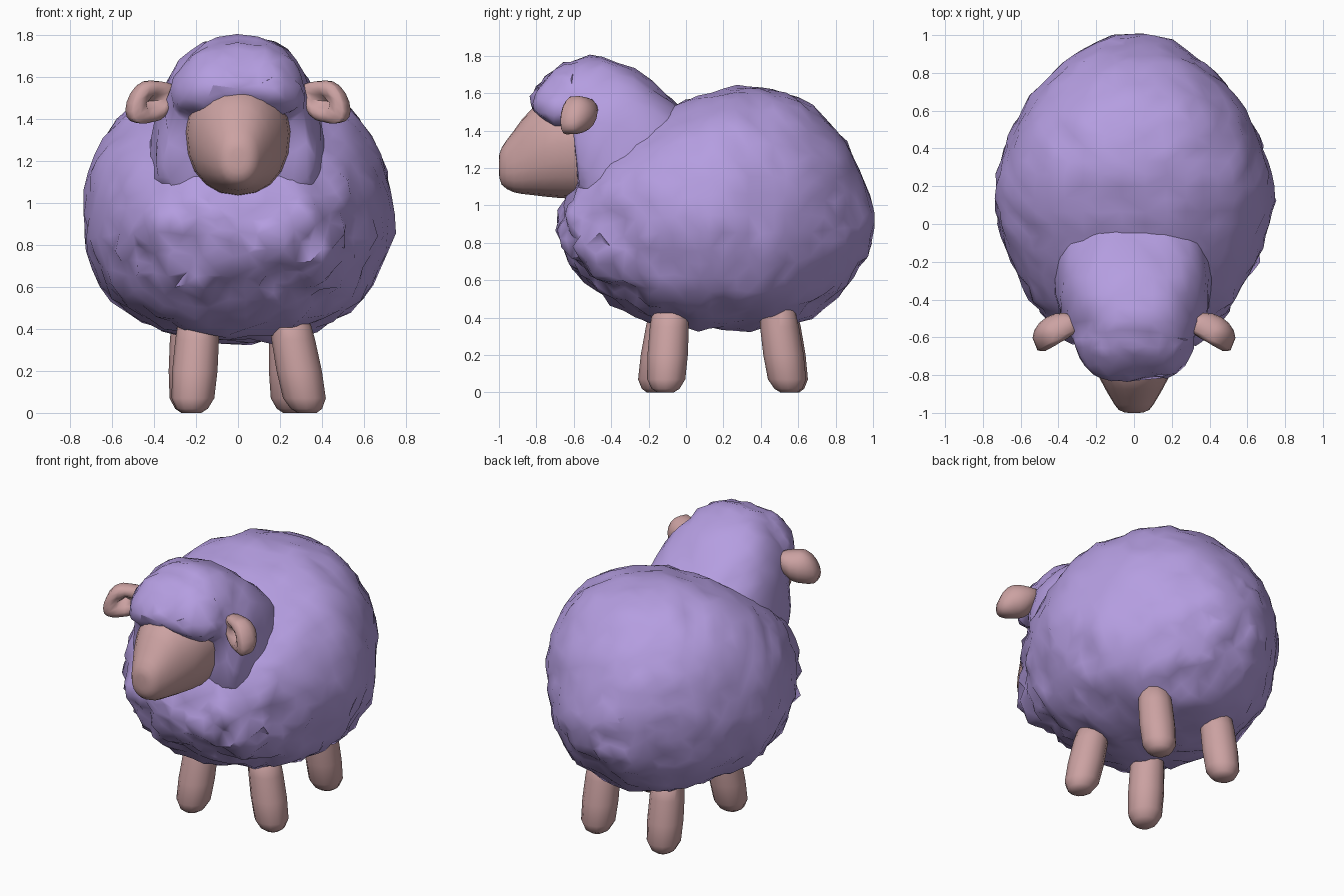
import bpy, bmesh, math, random
from mathutils import Vector, Matrix, noise

random.seed(4)
if "Cube" in bpy.data.objects:
    bpy.data.objects.remove(bpy.data.objects["Cube"])


def material(name, color):
    mat = bpy.data.materials.new(name)
    mat.use_nodes = True
    mat.diffuse_color = color
    mat.node_tree.nodes["Principled BSDF"].inputs["Base Color"].default_value = color
    return mat


WOOL = material("lilac wool", (0.46, 0.34, 0.75, 1))
SKIN = material("dusty pink skin", (0.60, 0.36, 0.36, 1))


def finish(name, bm, mat, angle=60):
    bmesh.ops.recalc_face_normals(bm, faces=bm.faces)
    mesh = bpy.data.meshes.new(name)
    bm.to_mesh(mesh)
    bm.free()
    mesh.materials.append(mat)
    obj = bpy.data.objects.new(name, mesh)
    bpy.context.collection.objects.link(obj)
    bpy.ops.object.select_all(action="DESELECT")
    bpy.context.view_layer.objects.active = obj
    obj.select_set(True)
    bpy.ops.object.shade_smooth_by_angle(angle=math.radians(angle))
    return obj


def skin_rings(rings):
    """Bridge rings of points and close both ends."""
    bm = bmesh.new()
    loops = [[bm.verts.new(p) for p in ring] for ring in rings]
    n = len(loops[0])
    for a, b in zip(loops, loops[1:]):
        for i in range(n):
            j = (i + 1) % n
            bm.faces.new((a[i], a[j], b[j], b[i]))
    for loop in (loops[0], loops[-1]):
        center = sum((v.co for v in loop), Vector()) / n
        tip = bm.verts.new(center)
        for i in range(n):
            bm.faces.new((loop[i], loop[(i + 1) % n], tip))
    return bm


def resample(stations, steps):
    """Smooth curve through the stations."""
    pts = [stations[0]] + stations + [stations[-1]]
    out = []
    for k in range(1, len(pts) - 2):
        for s in range(steps):
            t = s / steps
            out.append([0.5 * (2 * b + (c - a) * t + (2 * a - 5 * b + 4 * c - d) * t * t
                               + (3 * b - a - 3 * c + d) * t ** 3)
                        for a, b, c, d in zip(*pts[k - 1:k + 3])])
    return out + [list(stations[-1])]


def loft(stations, sides, steps, power=2.2):
    """Stations run along y: (y, half width, bottom, widest height, top)."""
    rings = []
    for y, w, low, mid, top in resample(stations, steps):
        ring = []
        for i in range(sides):
            a = math.tau * i / sides
            c, s = math.cos(a), math.sin(a)
            x = math.copysign(abs(c) ** (2 / power), c) * w
            h = math.copysign(abs(s) ** (2 / power), s)
            ring.append((x, y, mid + h * (top - mid if h > 0 else mid - low)))
        rings.append(ring)
    return skin_rings(rings)


def ruffle(bm, spacing, amount):
    """Tufted wool: even out the points, then soft lumps plus a random pull."""
    bmesh.ops.remove_doubles(bm, verts=bm.verts, dist=spacing)
    bmesh.ops.recalc_face_normals(bm, faces=bm.faces)
    bm.normal_update()
    moves = []
    for v in bm.verts:
        k = amount(v.co)
        lump = noise.noise(v.co * 5) + random.uniform(-0.5, 0.5)
        side = Vector([random.uniform(-1, 1) for _ in range(3)]) * k * 0.5
        moves.append(v.normal * lump * k + side)
    for v, m in zip(bm.verts, moves):
        v.co += m
    bmesh.ops.triangulate(bm, faces=bm.faces)


# Fleecy body, shaggier on the chest and belly
body = loft([(-0.68, 0.10, 0.80, 0.86, 0.93), (-0.65, 0.28, 0.74, 0.88, 1.02),
             (-0.57, 0.42, 0.64, 0.89, 1.16), (-0.40, 0.54, 0.49, 0.91, 1.33),
             (-0.20, 0.65, 0.38, 0.93, 1.46), (0.0, 0.72, 0.35, 0.94, 1.56),
             (0.20, 0.74, 0.34, 0.95, 1.62), (0.40, 0.69, 0.35, 0.95, 1.63),
             (0.60, 0.59, 0.37, 0.95, 1.58), (0.80, 0.43, 0.50, 0.94, 1.41),
             (0.92, 0.28, 0.67, 0.93, 1.21), (0.98, 0.16, 0.78, 0.93, 1.06),
             (1.0, 0.04, 0.88, 0.92, 0.96)], 46, 3)
ruffle(body, 0.05, lambda p: 0.014 + 0.012 * (p.z < 0.85) + 0.012 * (p.y < -0.3 and p.z < 1.1))
finish("body_wool", body, WOOL)

# Neck wool with the cap over the forehead
cap = loft([(-0.82, 0.13, 1.52, 1.54, 1.58), (-0.79, 0.23, 1.47, 1.52, 1.64),
            (-0.70, 0.29, 1.41, 1.50, 1.73), (-0.61, 0.32, 1.36, 1.47, 1.77),
            (-0.57, 0.36, 1.04, 1.22, 1.79), (-0.45, 0.40, 0.92, 1.18, 1.79),
            (-0.28, 0.42, 0.90, 1.15, 1.73), (-0.08, 0.40, 0.92, 1.12, 1.57),
            (0.08, 0.32, 0.95, 1.10, 1.44)], 36, 2, 2.5)
ruffle(cap, 0.04, lambda p: 0.014)
finish("head_wool", cap, WOOL)

# Face tapering to a rounded muzzle
face = loft([(-1.0, 0.03, 1.17, 1.21, 1.26), (-0.985, 0.08, 1.11, 1.21, 1.31),
             (-0.92, 0.125, 1.07, 1.23, 1.40), (-0.82, 0.18, 1.055, 1.28, 1.52),
             (-0.68, 0.24, 1.04, 1.33, 1.56), (-0.50, 0.255, 1.03, 1.35, 1.55)], 20, 2)
finish("face", face, SKIN)

# Cupped ears, angled forward and drooping at the tip
for s, name in ((1, "left_ear"), (-1, "right_ear")):
    ear = bmesh.new()
    bmesh.ops.create_uvsphere(ear, u_segments=16, v_segments=10, radius=1)
    for v in ear.verts:
        x, y, z = v.co
        rim = math.hypot(x, z)
        if y < 0:
            y = -0.75 * math.sin(min(rim, 1) * math.pi * 0.85) + 0.35 * (1 - rim)
        v.co = (x * 0.13, y * 0.095, z * 0.1 * (1 + 0.15 * x) - 0.05 * x * abs(x))
    ear.transform(Matrix.Translation((0.415, -0.575, 1.485))
                  @ Matrix.Rotation(math.radians(-30), 4, "Z"))
    ear.transform(Matrix.Diagonal((s, 1, 1, 1)))
    finish(name, ear, SKIN, 80)

# Stubby legs with rounded feet, each leaning a little: (x, y) at the top and foot
LEGS = {"front_right_leg": ((-0.19, -0.10), (-0.22, -0.165)),
        "front_left_leg": ((0.25, -0.085), (0.33, -0.11)),
        "back_right_leg": ((-0.22, 0.50), (-0.225, 0.56)),
        "back_left_leg": ((0.25, 0.49), (0.26, 0.55))}
for name, (top, foot) in LEGS.items():
    rings = []
    for z, r in ((0.0, 0.045), (0.02, 0.075), (0.07, 0.102), (0.2, 0.108), (0.35, 0.104), (0.5, 0.09)):
        t = z / 0.42
        cx, cy = (f + (p - f) * t for p, f in zip(top, foot))
        rings.append([(cx + r * math.cos(math.tau * i / 12),
                       cy + r * math.sin(math.tau * i / 12), z) for i in range(12)])
    finish(name, skin_rings(rings), SKIN, 80)
